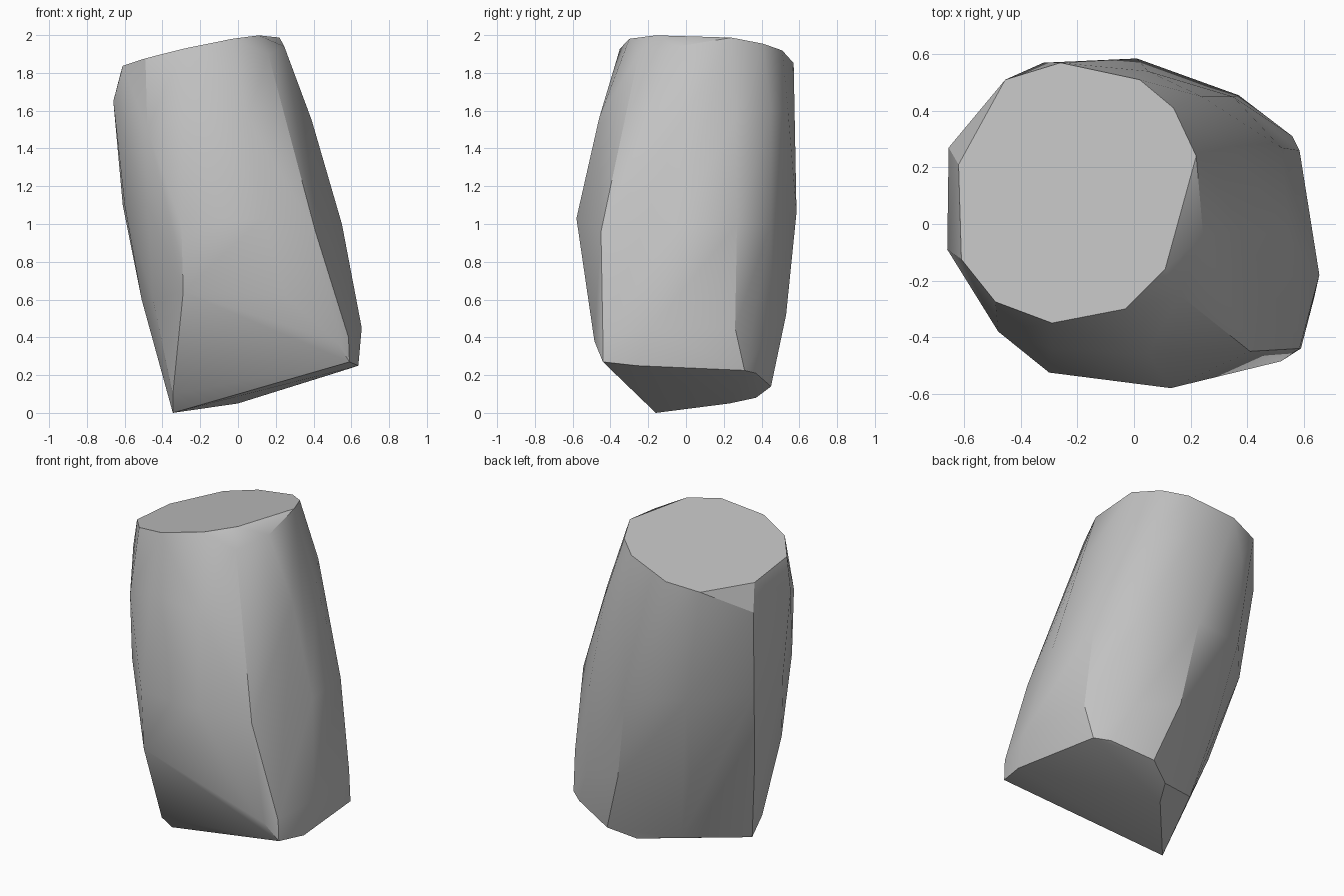
import bpy
import bmesh
import math
from mathutils import Vector

# Remove the default cube only
default_cube = bpy.data.objects.get("Cube")
if default_cube:
    bpy.data.objects.remove(default_cube, do_unlink=True)


def make_material(name, colour):
    material = bpy.data.materials.new(name)
    material.use_nodes = True
    material.diffuse_color = colour
    shader = next(node for node in material.node_tree.nodes
                  if node.type == "BSDF_PRINCIPLED")
    shader.inputs["Base Color"].default_value = colour
    shader.inputs["Roughness"].default_value = 0.9
    return material


def outline_on_slope(outline, height, slope_x, slope_y):
    """Lift a flat outline onto a sloping plane."""
    return [Vector((x, y, height + slope_x * x + slope_y * y))
            for x, y in outline]


def distance_to_edge(point, edge):
    start, end = (vert.co for vert in edge.verts)
    span = end - start
    along = max(0, min(1, (point - start).dot(span) / span.length_squared))
    return (start + span * along - point).length


def press_dent(bm, point):
    """Break the nearest ridge and push its middle in to the point."""
    ridge = min(bm.edges, key=lambda edge: distance_to_edge(point, edge))
    middle = bmesh.utils.edge_split(ridge, ridge.verts[0], 0.5)[1]
    middle.co = point
    neighbours = {edge.other_vert(middle) for edge in middle.link_edges}
    for face in list(middle.link_faces):
        opposite = next(vert for vert in face.verts
                        if vert is not middle and vert not in neighbours)
        bmesh.utils.face_split(face, middle, opposite)


def make_faceted_stone(name, rings, dents, material):
    """Wrap rings of corner points in one faceted skin, then dent it."""
    bm = bmesh.new()
    for ring in rings:
        for corner in ring:
            bm.verts.new(corner)
    hull = bmesh.ops.convex_hull(bm, input=list(bm.verts))
    unused = {item for key in ("geom_interior", "geom_unused")
              for item in hull[key] if isinstance(item, bmesh.types.BMVert)}
    bmesh.ops.delete(bm, geom=list(unused), context="VERTS")
    bmesh.ops.triangulate(bm, faces=list(bm.faces))
    for dent in dents:
        press_dent(bm, Vector(dent))
    # Merge the nearly flat triangles into broad planes
    bmesh.ops.dissolve_limit(bm, angle_limit=math.radians(2),
                             verts=list(bm.verts), edges=list(bm.edges))
    bmesh.ops.recalc_face_normals(bm, faces=list(bm.faces))
    mesh = bpy.data.meshes.new(name)
    bm.to_mesh(mesh)
    bm.free()
    mesh.materials.append(material)
    stone = bpy.data.objects.new(name, mesh)
    bpy.context.collection.objects.link(stone)
    return stone


# Sloping flat crown
crown = outline_on_slope(
    [(-.62, .21), (-.455, .51), (-.26, .57), (.02, .51), (.14, .41),
     (.22, .24), (.11, -.16), (-.03, -.3), (-.29, -.35), (-.49, -.275),
     (-.61, -.125)],
    height=1.96, slope_x=.22, slope_y=-.09)

# Chipped rim and shoulder
shoulder = [
    (.245, -.045, 1.94), (.16, -.25, 1.9),
    (-.655, .27, 1.65), (-.66, -.09, 1.65), (-.48, -.38, 1.5),
    (-.29, -.44, 1.58), (.05, -.46, 1.56), (.29, -.3, 1.47),
    (.39, -.02, 1.55), (.36, .26, 1.55), (.24, .45, 1.6),
    (.05, .54, 1.6), (-.32, .57, 1.6)]

# Widest part of the body
girdle = [
    (-.61, .2, 1.1), (-.6, -.1, 1.1), (-.48, -.36, 1.1),
    (-.3, -.525, 1), (.13, -.58, 1.03), (.41, -.45, .96),
    (.55, -.05, 1), (.52, .27, 1), (.35, .45, 1),
    (.01, .585, 1.06), (-.35, .5, 1.1)]

# Lower body, drifting sideways with the lean
lower_body = [
    (-.51, .05, .6), (-.45, -.3, .6), (-.29, -.515, .64),
    (.52, -.485, .38), (.585, -.44, .4), (.655, -.18, .45),
    (.585, .26, .45), (.37, .455, .45), (.1, .53, .52),
    (-.28, .36, .55)]

# Undercut foot, rising to one side
foot = [
    (-.345, -.16, 0), (-.345, -.26, .1), (-.17, .29, .12),
    (0, .23, .05), (.08, .37, .08), (.23, .45, .14), (.48, .37, .21),
    (.56, .31, .225), (.637, -.26, .25), (.59, -.44, .27)]

# Shallow hollows in the lower front and lower back
hollows = [(.25, -.49, .62), (-.31, .14, .36)]

stone_grey = make_material("stone grey", (.54, .54, .54, 1))
rock = make_faceted_stone(
    "leaning_rock", [crown, shoulder, girdle, lower_body, foot],
    hollows, stone_grey)

# Soft shading on the body, crisp crown and base edges
bpy.ops.object.select_all(action="DESELECT")
rock.select_set(True)
bpy.context.view_layer.objects.active = rock
bpy.ops.object.shade_smooth_by_angle(angle=math.radians(26))
